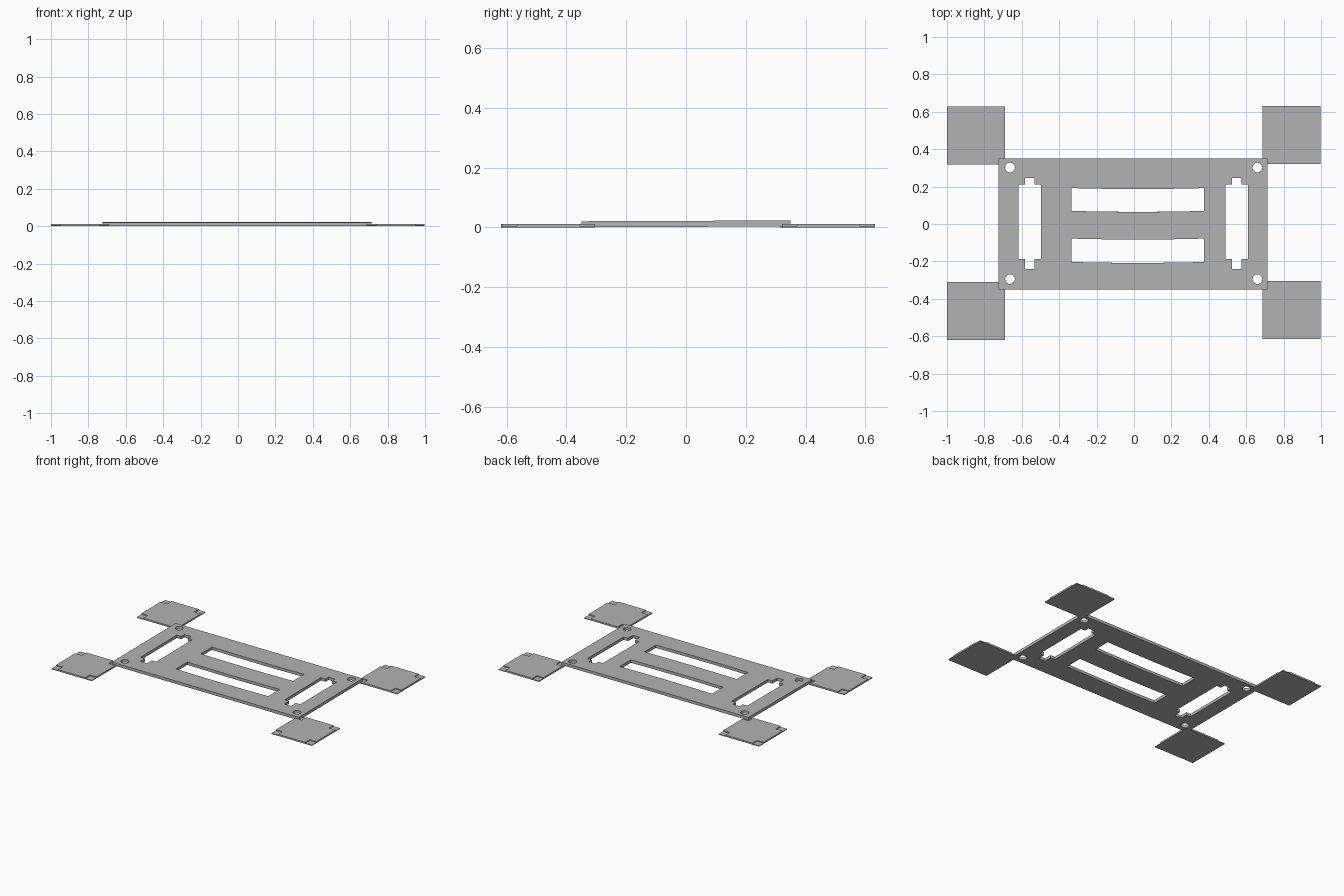
import bpy
import math

cube = bpy.data.objects.get("Cube")
if cube:
    bpy.data.objects.remove(cube)

grey = bpy.data.materials.new("light_grey")
grey.use_nodes = True
COLOUR = (0.45, 0.45, 0.45, 1)
grey.diffuse_color = COLOUR
grey.node_tree.nodes["Principled BSDF"].inputs["Base Color"].default_value = COLOUR


def sheet(name, outlines, z0, z1):
    """Flat sheet from closed outlines; inner outlines become holes."""
    curve = bpy.data.curves.new(name, "CURVE")
    curve.dimensions = "2D"
    curve.fill_mode = "BOTH"
    curve.extrude = (z1 - z0) / 2
    for pts in outlines:
        spline = curve.splines.new("POLY")
        spline.points.add(len(pts) - 1)
        for p, (x, y) in zip(spline.points, pts):
            p.co = (x, y, 0, 1)
        spline.use_cyclic_u = True
    temp = bpy.data.objects.new(name + "_outline", curve)
    bpy.context.collection.objects.link(temp)
    bpy.context.view_layer.update()
    evaluated = temp.evaluated_get(bpy.context.evaluated_depsgraph_get())
    mesh = bpy.data.meshes.new_from_object(evaluated)
    bpy.data.objects.remove(temp)
    mesh.name = name
    mesh.materials.clear()
    mesh.materials.append(grey)
    mesh.shade_flat()
    obj = bpy.data.objects.new(name, mesh)
    obj.location.z = (z0 + z1) / 2
    bpy.context.collection.objects.link(obj)
    return obj


def rect(x0, x1, y0, y1):
    return [(x0, y0), (x1, y0), (x1, y1), (x0, y1)]


def circle(cx, cy, r, n=24):
    return [(cx + r * math.cos(math.tau * i / n), cy + r * math.sin(math.tau * i / n))
            for i in range(n)]


def bowed_slot(x0, x1, y0, y1, sag=0.005, n=12):
    """Long slot whose two long edges dip slightly in the middle."""
    def edge(y):
        return [(x0 + (x1 - x0) * i / n, y - sag * (1 - (2 * i / n - 1) ** 2))
                for i in range(n + 1)]
    return edge(y0) + edge(y1)[::-1]


def tabbed_slot(cx, y0, y1, half=0.06, tab=0.026, lo=-0.24, hi=0.245):
    """Upright slot with a narrow tab at each end."""
    right = [(tab, lo), (tab, y0), (half, y0), (half, y1), (tab, y1), (tab, hi)]
    return [(cx + x, y) for x, y in right] + [(cx - x, y) for x, y in right[::-1]]


def cross(x0, x1, y0, y1, c=0.05):
    """Rectangle with a square notch at every corner."""
    return [(x0 + c, y0), (x1 - c, y0), (x1 - c, y0 + c), (x1, y0 + c),
            (x1, y1 - c), (x1 - c, y1 - c), (x1 - c, y1), (x0 + c, y1),
            (x0 + c, y1 - c), (x0, y1 - c), (x0, y0 + c), (x0 + c, y0 + c)]


# Main plate with two long slots, two tabbed slots and four screw holes
holes = [circle(x, y, 0.026) for x in (-0.663, 0.66) for y in (-0.295, 0.302)]
slots = [bowed_slot(-0.335, 0.375, 0.07, 0.192),
         bowed_slot(-0.335, 0.375, -0.203, -0.078),
         tabbed_slot(-0.558, -0.188, 0.21),
         tabbed_slot(0.55, -0.186, 0.212)]
plate = sheet("main_plate", [rect(-0.725, 0.713, -0.35, 0.35)] + holes + slots, 0.002, 0.022)
plate.rotation_euler.x = 0.004

# Corner pads: a thin square sheet below a raised layer with notched corners
SIZE = 0.31
for side, x in (("right", -1.0), ("left", 0.688)):
    for end, y in (("front", -0.62), ("back", 0.317)):
        y += 0.005 if side == "left" else 0
        box = (x, x + SIZE, y, y + SIZE)
        sheet(f"{end}_{side}_pad_base", [rect(*box)], 0, 0.005)
        sheet(f"{end}_{side}_pad_top", [cross(*box)], 0.005, 0.011)
